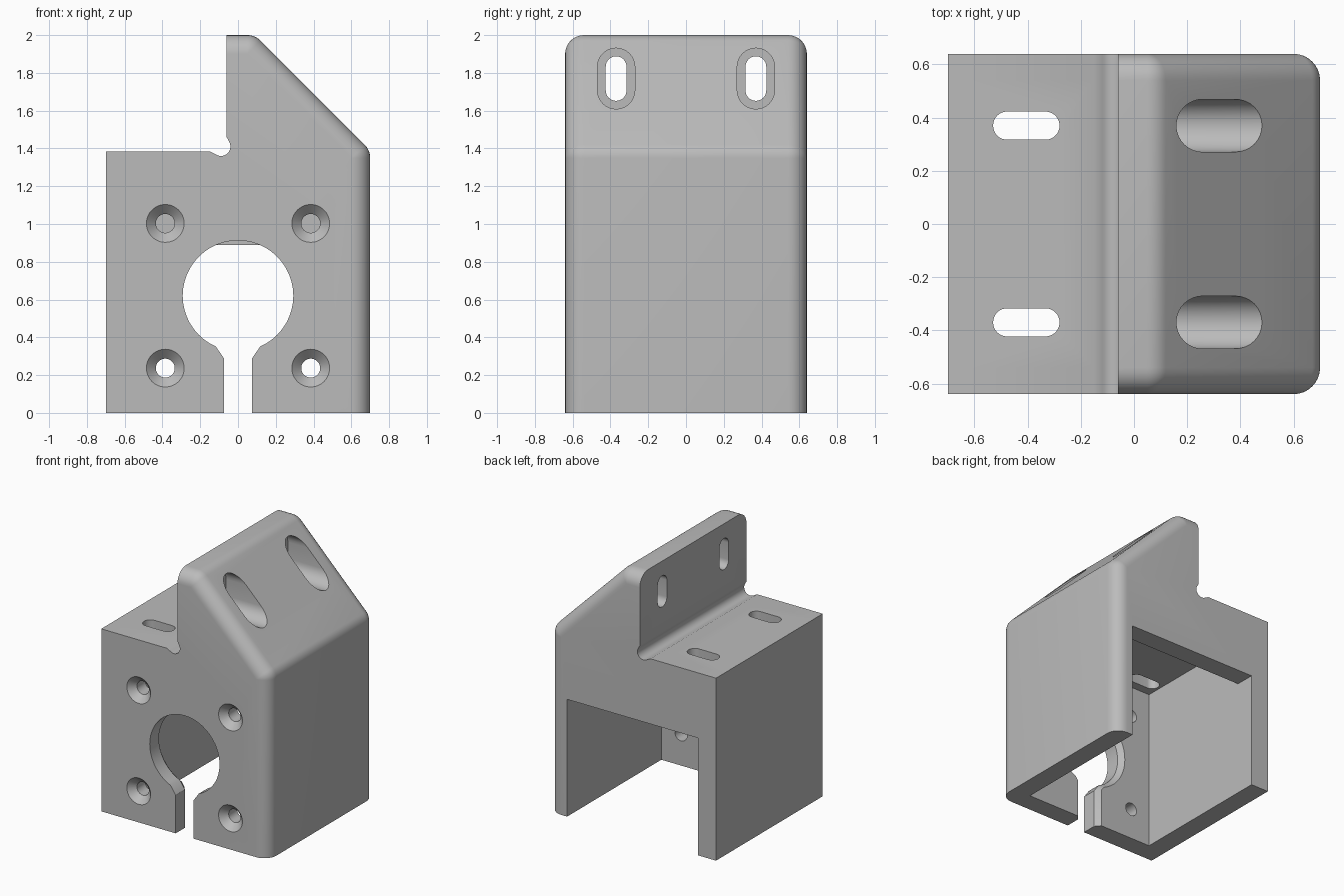
import bpy, bmesh
from math import sin, cos, pi, radians

cube = bpy.data.objects.get("Cube")
if cube:
    bpy.data.objects.remove(cube, do_unlink=True)

grey = bpy.data.materials.new("plain grey")
grey.use_nodes = True
grey.diffuse_color = (0.5, 0.5, 0.5, 1)
grey.node_tree.nodes["Principled BSDF"].inputs["Base Color"].default_value = (0.5, 0.5, 0.5, 1)


def arc(cx, cy, r, start, end, steps):
    angles = [radians(start + (end - start) * i / steps) for i in range(steps + 1)]
    return [(cx + r * cos(a), cy + r * sin(a)) for a in angles]


def loft(name, rings):
    """Skin matching rings of points and cap both ends."""
    bm = bmesh.new()
    loops = [[bm.verts.new(p) for p in ring] for ring in rings]
    n = len(loops[0])
    for a, b in zip(loops, loops[1:]):
        for i in range(n):
            j = (i + 1) % n
            bm.faces.new((a[i], a[j], b[j], b[i]))
    bm.faces.new(loops[0])
    bm.faces.new(loops[-1])
    bmesh.ops.remove_doubles(bm, verts=bm.verts, dist=1e-5)
    bmesh.ops.recalc_face_normals(bm, faces=bm.faces)
    mesh = bpy.data.meshes.new(name)
    bm.to_mesh(mesh)
    bm.free()
    obj = bpy.data.objects.new(name, mesh)
    bpy.context.collection.objects.link(obj)
    mesh.materials.append(grey)
    return obj


def along_x(pts, x):
    return [(x, u, v) for u, v in pts]


def along_y(pts, y):
    return [(u, y, v) for u, v in pts]


def along_z(pts, z):
    return [(u, v, z) for u, v in pts]


# Bracket body: side profile with rounded outer edges
def body_profile(r):
    return ([(-0.7, 0), (0.6 + r, 0)]
            + arc(0.6, 1.349, r, 0, 45, 6)
            + arc(0.049, 1.9, r, 45, 90, 6)
            + [(-0.06, 1.9 + r), (-0.06, 1.46)]
            + arc(-0.09, 1.41, 0.05, 35, -125, 12)
            + [(-0.15, 1.385), (-0.7, 1.385)])


turns = [pi / 2 * i / 8 for i in range(9)]
slices = [(-0.54 - 0.1 * sin(t), 0.1 * cos(t)) for t in reversed(turns)]
slices += [(0.54 + 0.1 * sin(t), 0.1 * cos(t)) for t in turns]
body = loft("motor_bracket", [along_y(body_profile(r), y) for y, r in slices])

cutters = []


def cut(name, rings):
    obj = loft(name, rings)
    obj.hide_render = True
    cutters.append(obj)


def box(x, z):
    return [(-x, -0.1), (x, -0.1), (x, z), (-x, z)]


def circle(cx, cz, r):
    return arc(cx, cz, r, 0, 360, 48)[:-1]


def slot(cu, cv, half, r, upright):
    d = half - r
    if upright:
        return arc(cu, cv + d, r, 0, 180, 16) + arc(cu, cv - d, r, 180, 360, 16)
    return arc(cu + d, cv, r, -90, 90, 16) + arc(cu - d, cv, r, 90, 270, 16)


def slit(grow):
    right = [(0.075, -0.1), (0.075, 0.29), (0.12, 0.355), (0.1, 0.45)]
    right = [(u + grow, v) for u, v in right]
    return right + [(-u, v) for u, v in reversed(right)]


# Motor pocket and its rear opening
cut("pocket_cutter", [along_y(box(0.55, 1.235), y) for y in (-0.49, 0.49)])
cut("rear_opening_cutter", [along_y(box(0.55, 0.89), y) for y in (0.3, 0.8)])

# Shaft hole and open slit, flared on the inside
flare = ((-0.8, 0), (-0.53, 0), (-0.47, 0.05))
cut("shaft_hole_cutter", [along_y(circle(0, 0.62, 0.293 + g), y) for y, g in flare])
cut("slit_cutter", [along_y(slit(g), y) for y, g in flare])

# Countersunk screw holes
for x in (-0.385, 0.385):
    for z in (0.237, 1.003):
        steps = ((-0.66, 0.12), (-0.59, 0.05), (-0.45, 0.05))
        cut("screw_hole_cutter", [along_y(circle(x, z, r), y) for y, r in steps])

# Mounting slots in the shelf and the upright, with deep recesses in the slope
for y in (-0.37, 0.37):
    shelf = slot(-0.405, y, 0.125, 0.053, False)
    cut("shelf_slot_cutter", [along_z(shelf, z) for z in (1.15, 1.5)])
    wall = slot(y, 1.77, 0.118, 0.055, True)
    cut("wall_slot_cutter", [along_x(wall, x) for x in (-0.2, 0.2)])
    recess = slot(y, 1.77, 0.161, 0.099, True)
    cut("recess_cutter", [along_x(recess, x) for x in (0.09, 0.9)])

# Apply the cuts
bpy.ops.object.select_all(action='DESELECT')
bpy.context.view_layer.objects.active = body
body.select_set(True)
for c in cutters:
    mod = body.modifiers.new(c.name, 'BOOLEAN')
    mod.operation = 'DIFFERENCE'
    mod.solver = 'EXACT'
    mod.object = c
    bpy.ops.object.modifier_apply(modifier=mod.name)
    bpy.data.objects.remove(c, do_unlink=True)

bpy.ops.object.shade_smooth_by_angle(angle=radians(30))
